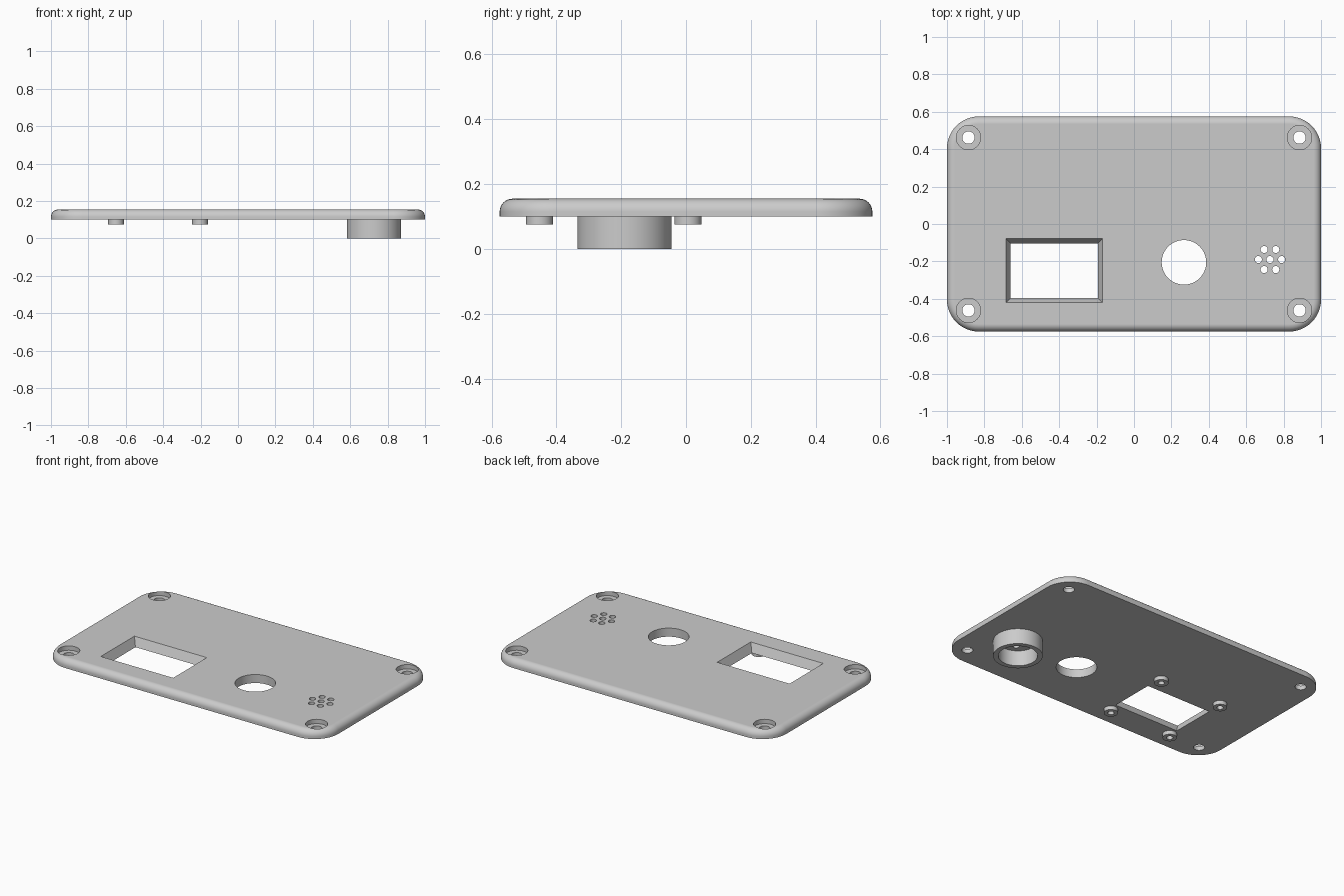
import bpy
import bmesh
from math import sin, cos, pi, radians

cube = bpy.data.objects.get("Cube")
if cube:
    bpy.data.objects.remove(cube, do_unlink=True)

grey = bpy.data.materials.new("light grey plastic")
grey.use_nodes = True
colour = (0.6, 0.6, 0.6, 1)
grey.diffuse_color = colour
grey.node_tree.nodes["Principled BSDF"].inputs["Base Color"].default_value = colour

BOTTOM, TOP = 0.10, 0.155
HALF_X, HALF_Y, CORNER, FILLET = 1.0, 0.575, 0.17, 0.04


def loft(name, rings, closed=False):
    """Skin a list of rings; cap both ends, or join last ring to first."""
    bm = bmesh.new()
    loops = [[bm.verts.new(p) for p in ring] for ring in rings]
    pairs = list(zip(loops, loops[1:]))
    if closed:
        pairs.append((loops[-1], loops[0]))
    else:
        bm.faces.new(loops[0])
        bm.faces.new(loops[-1])
    for a, b in pairs:
        n = len(a)
        for i in range(n):
            j = (i + 1) % n
            bm.faces.new((a[i], a[j], b[j], b[i]))
    bmesh.ops.recalc_face_normals(bm, faces=bm.faces)
    mesh = bpy.data.meshes.new(name)
    bm.to_mesh(mesh)
    bm.free()
    mesh.materials.append(grey)
    obj = bpy.data.objects.new(name, mesh)
    bpy.context.collection.objects.link(obj)
    return obj


def circle(x, y, r, z, n):
    return [(x + r * cos(2 * pi * i / n), y + r * sin(2 * pi * i / n), z) for i in range(n)]


def rounded_rect(inset, z, steps=12):
    points = []
    for k, (sx, sy) in enumerate(((1, 1), (-1, 1), (-1, -1), (1, -1))):
        for i in range(steps + 1):
            a = (k + i / steps) * pi / 2
            points.append((sx * (HALF_X - CORNER) + (CORNER - inset) * cos(a),
                           sy * (HALF_Y - CORNER) + (CORNER - inset) * sin(a), z))
    return points


def rectangle(x0, x1, y0, y1, z):
    return [(x0, y0, z), (x1, y0, z), (x1, y1, z), (x0, y1, z)]


def activate(obj):
    bpy.ops.object.select_all(action="DESELECT")
    obj.select_set(True)
    bpy.context.view_layer.objects.active = obj


def cut(target, cutter):
    activate(target)
    mod = target.modifiers.new("cut", "BOOLEAN")
    mod.operation, mod.solver, mod.object = "DIFFERENCE", "EXACT", cutter
    bpy.ops.object.modifier_apply(modifier=mod.name)
    bpy.data.objects.remove(cutter, do_unlink=True)


def drill(target, x, y, r, z0=0.05, z1=0.2, n=32):
    cut(target, loft("drill", [circle(x, y, r, z0, n), circle(x, y, r, z1, n)]))


def tube(name, x, y, outer, inner, z0, z1, n):
    return loft(name, [circle(x, y, r, z, n) for r, z in
                       ((outer, z0), (outer, z1), (inner, z1), (inner, z0))], closed=True)


def smooth(obj):
    activate(obj)
    bpy.ops.object.shade_smooth_by_angle(angle=radians(30))
    mod = obj.modifiers.new("even shading", "WEIGHTED_NORMAL")
    mod.keep_sharp = True


# Cover plate with rounded corners and a filleted top edge
rings = [rounded_rect(0, BOTTOM)]
for i in range(9):
    a = i / 8 * pi / 2
    rings.append(rounded_rect(FILLET * (1 - cos(a)), TOP - FILLET * (1 - sin(a))))
plate = loft("cover_plate", rings)

# Counterbored screw holes in the corners
for sx in (-1, 1):
    for sy in (-1, 1):
        drill(plate, sx * 0.885, sy * 0.462, 0.065, z0=0.127)
        drill(plate, sx * 0.885, sy * 0.462, 0.033)

# Display window with sloping walls, made to overshoot the plate on both sides
slope, over = 0.025 / (TOP - BOTTOM), 0.02
frames = []
for z in (BOTTOM - over, TOP + over):
    g = slope * (z - BOTTOM)
    frames.append(rectangle(-0.66 - g, -0.193 + g, -0.396 - g, -0.103 + g, z))
cut(plate, loft("window_cutter", frames))

# Button hole
drill(plate, 0.267, -0.205, 0.119, n=64)

# Sound holes: one in the middle, six around it
SX, SY = 0.727, -0.19
drill(plate, SX, SY, 0.019, n=24)
for i in range(6):
    a = i * pi / 3
    drill(plate, SX + 0.062 * cos(a), SY + 0.062 * sin(a), 0.019, n=24)
smooth(plate)

# Buzzer collar underneath
smooth(tube("buzzer_collar", SX, SY, 0.145, 0.115, 0, BOTTOM, 64))

# Display standoffs underneath
for side, x in (("right", -0.652), ("left", -0.203)):
    for end, y in (("front", -0.452), ("back", 0.006)):
        smooth(tube(f"standoff_{end}_{side}", x, y, 0.042, 0.019, 0.075, BOTTOM, 32))
